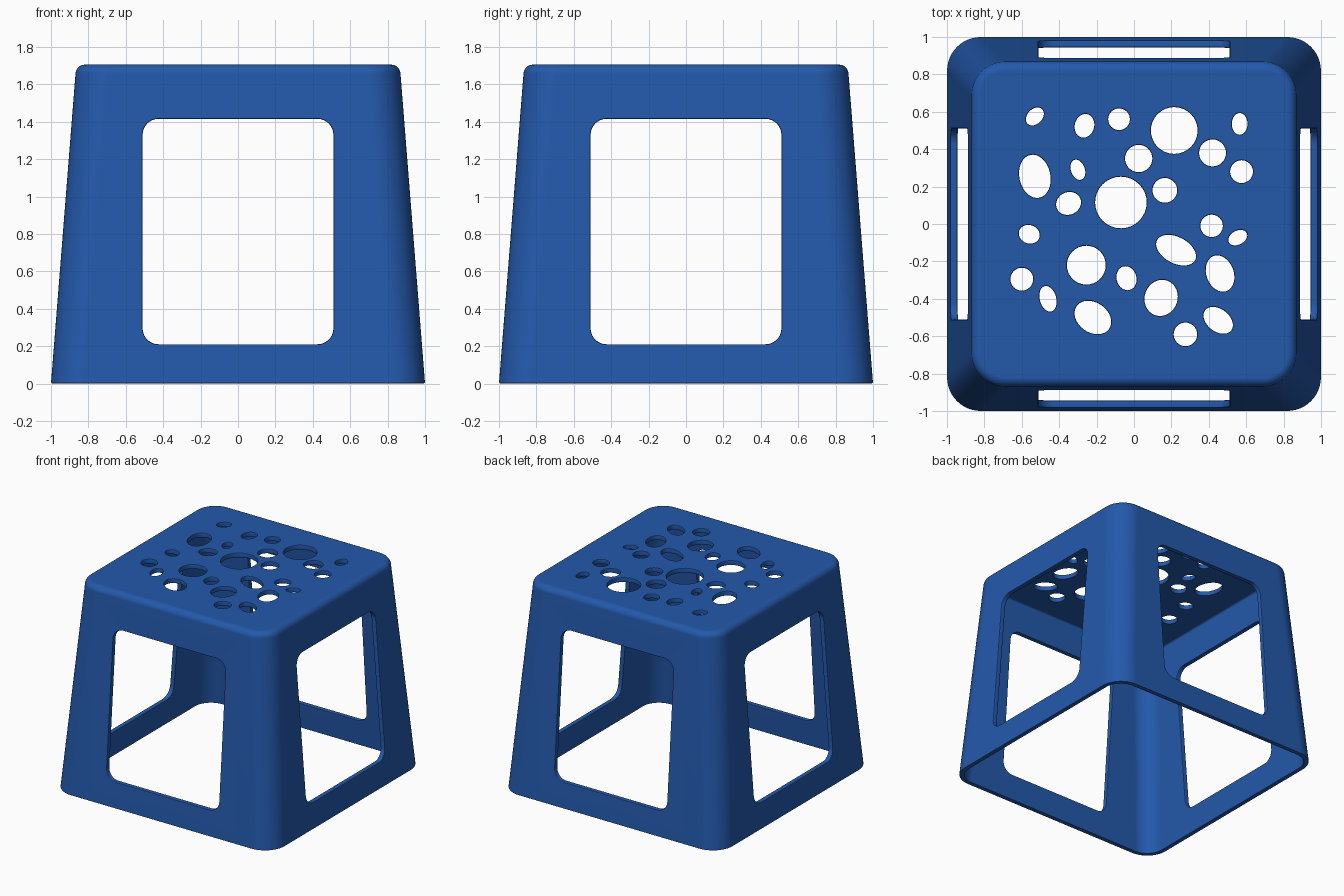
import bpy, bmesh, math
from mathutils import Vector, Matrix

if "Cube" in bpy.data.objects:
    bpy.data.objects.remove(bpy.data.objects["Cube"])

HEIGHT, WALL, ROUND = 1.705, 0.04, 0.05

blue = bpy.data.materials.new("blue plastic")
blue.use_nodes = True
color = (0.017, 0.1, 0.41, 1)
blue.diffuse_color = color
blue.node_tree.nodes["Principled BSDF"].inputs["Base Color"].default_value = color


def rounded_rect(half_w, half_h, radius, steps):
    """Outline of a rounded rectangle, counter-clockwise."""
    points = []
    for k, (sx, sy) in enumerate([(1, 1), (-1, 1), (-1, -1), (1, -1)]):
        for i in range(steps + 1):
            a = math.pi / 2 * (k + i / steps)
            points.append((sx * (half_w - radius) + radius * math.cos(a),
                           sy * (half_h - radius) + radius * math.sin(a)))
    return points


def loft(bm, rings):
    """Skin a list of point rings and cap both ends."""
    loops = [[bm.verts.new(p) for p in ring] for ring in rings]
    for a, b in zip(loops, loops[1:]):
        for i in range(len(a)):
            j = (i + 1) % len(a)
            bm.faces.new((a[i], a[j], b[j], b[i]))
    bm.faces.new(loops[0][::-1])
    bm.faces.new(loops[-1])


def make_object(name, bm):
    bmesh.ops.recalc_face_normals(bm, faces=bm.faces)
    mesh = bpy.data.meshes.new(name)
    bm.to_mesh(mesh)
    bm.free()
    obj = bpy.data.objects.new(name, mesh)
    bpy.context.collection.objects.link(obj)
    mesh.materials.append(blue)
    return obj


def half_width(z):
    return 1 - 0.135 * z / HEIGHT


def tapered_body(name, bottom, top, inset, corner, fillet):
    """Tapered rounded block with a filleted top edge."""
    levels = [(bottom, half_width(bottom) - inset, corner)]
    base = top - fillet
    for i in range(9):
        a = math.pi / 2 * i / 8
        shrink = fillet * (1 - math.cos(a))
        levels.append((base + fillet * math.sin(a),
                       half_width(base) - inset - shrink, corner - shrink))
    bm = bmesh.new()
    loft(bm, [[(x, y, z) for x, y in rounded_rect(h, h, r, 12)] for z, h, r in levels])
    return make_object(name, bm)


def cut(target, cutter):
    mod = target.modifiers.new("cut", 'BOOLEAN')
    mod.operation, mod.solver, mod.object = 'DIFFERENCE', 'EXACT', cutter
    cutter.hide_render = True
    cutter.hide_set(True)


# Hollow stool shell
stool = tapered_body("stool_shell", 0, HEIGHT, 0, 0.18, ROUND)
cut(stool, tapered_body("hollow_cutter", -0.1, HEIGHT - WALL, WALL, 0.14, 0.015))

# Window openings through both pairs of sides
low, high = 0.21, 1.415
outline = rounded_rect(0.51, (high - low) / 2, 0.085, 8)
for name, angle in (("front_back_window_cutter", 0), ("side_window_cutter", math.pi / 2)):
    bm = bmesh.new()
    loft(bm, [[(x, y, z + (low + high) / 2) for x, z in outline] for y in (-1.2, 1.2)])
    bmesh.ops.rotate(bm, verts=bm.verts, matrix=Matrix.Rotation(angle, 3, 'Z'))
    cut(stool, make_object(name, bm))

# Seat holes: round ones (x, y, radius), oval ones (x, y, radius, radius, tilt)
round_holes = [
    (-.08, .56, .058), (.42, .38, .072), (.025, .35, .073), (.575, .28, .061),
    (-.07, .115, .138), (.165, .18, .066), (-.255, -.22, .104), (-.6, -.295, .061),
    (.275, -.59, .063), (.415, -.01, .06), (.215, .5, .125),
]
oval_holes = [
    (-.53, .575, .055, .04, 45), (-.265, .525, .052, .064, -15), (.565, .535, .042, .058, 0),
    (-.53, .255, .083, .117, 12), (-.3, .29, .037, .056, 20), (-.35, .11, .068, .06, 25),
    (-.56, -.055, .057, .049, -20), (.555, -.073, .054, .037, 28), (.225, -.14, .115, .07, -28),
    (-.04, -.29, .053, .065, 15), (.46, -.265, .073, .1, 20), (-.46, -.4, .044, .07, 15),
    (.145, -.395, .088, .098, -20), (-.22, -.5, .106, .08, -35), (.45, -.515, .088, .06, -38),
]
bm = bmesh.new()
for x, y, rx, ry, tilt in [(x, y, r, r, 0) for x, y, r in round_holes] + oval_holes:
    spin = Matrix.Rotation(math.radians(tilt), 3, 'Z')
    ring = []
    for i in range(32):
        a = math.tau * i / 32
        ring.append(spin @ Vector((rx * math.cos(a), ry * math.sin(a), 0)) + Vector((x, y, 0)))
    loft(bm, [[p + Vector((0, 0, z)) for p in ring] for z in (HEIGHT - 0.15, HEIGHT + 0.1)])
cut(stool, make_object("seat_hole_cutter", bm))

# Softened rims, then smooth shading
bevel = stool.modifiers.new("rims", 'BEVEL')
bevel.width, bevel.segments = 0.008, 2
bevel.limit_method, bevel.angle_limit = 'ANGLE', math.radians(50)
bevel.use_clamp_overlap = False
bpy.ops.object.select_all(action='DESELECT')
stool.select_set(True)
bpy.context.view_layer.objects.active = stool
for mod in [m.name for m in stool.modifiers]:
    bpy.ops.object.modifier_apply(modifier=mod)
bpy.ops.object.shade_smooth_by_angle(angle=math.radians(35))
weighted = stool.modifiers.new("flat_seat_shading", 'WEIGHTED_NORMAL')
weighted.keep_sharp = True
